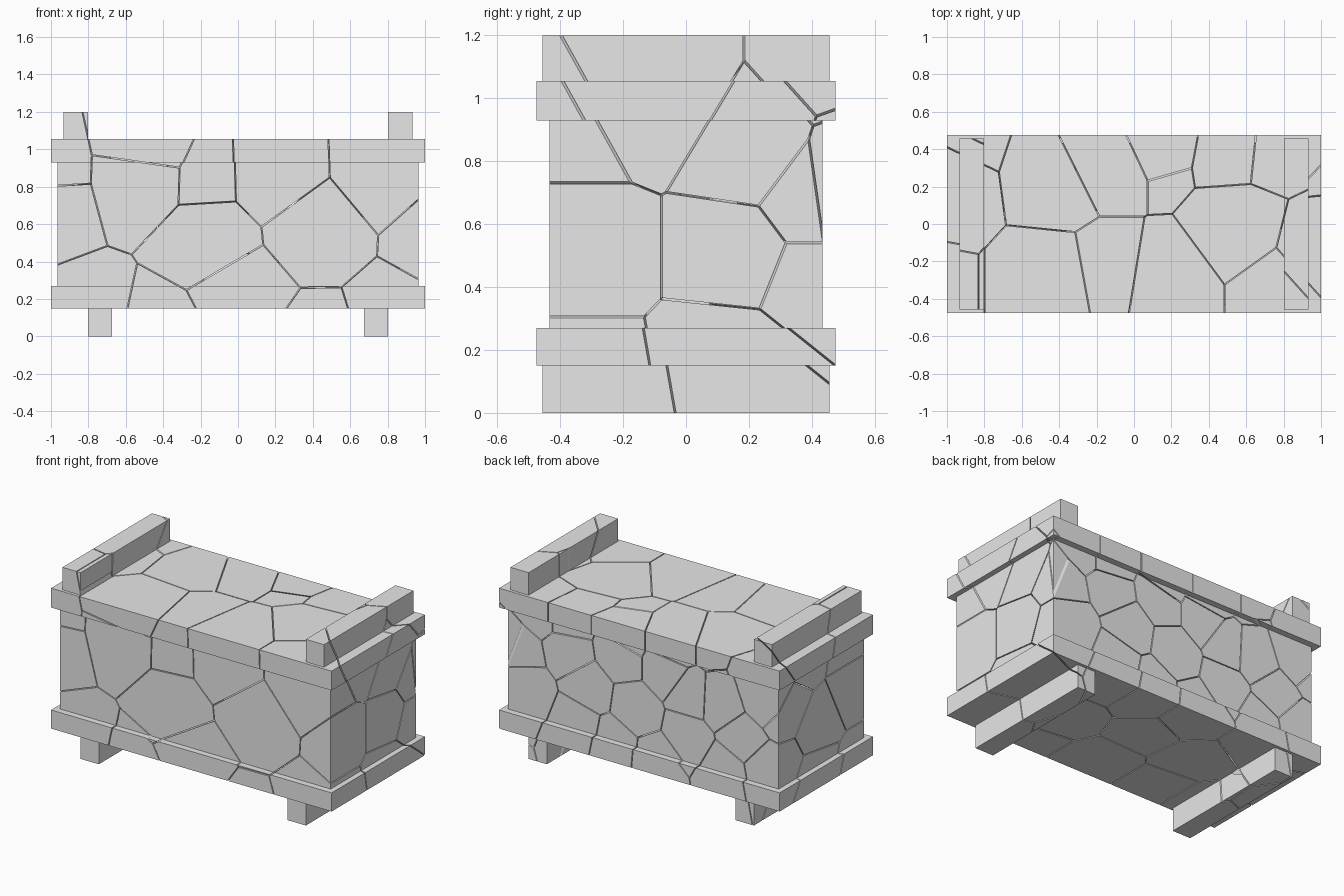
import bpy
import bmesh
from mathutils import Vector

default_cube = bpy.data.objects.get("Cube")
if default_cube:
    bpy.data.objects.remove(default_cube, do_unlink=True)

# Single plain grey material
stone = bpy.data.materials.new("plain grey")
stone.use_nodes = True
GREY = (0.8, 0.8, 0.8, 1)
stone.diffuse_color = GREY
stone.node_tree.nodes["Principled BSDF"].inputs["Base Color"].default_value = GREY

HALF_GAP = 0.003  # half the width of a crack

# Fracture cell centres, grouped by the side of the crate they shape
front = [(-1.05, .88), (-1.04, .72), (-.8, .08), (-.52, .86), (-.5, 1),
         (-.15, .51), (.2, .86), (.015, .23), (.41, .57), (.78, .88),
         (1.09, .53), (.84, .08), (.42, -.05), (-.43, 0)]
back = [(.9, .68), (.84, .45), (.39, .57), (.53, .76), (.17, .82), (.06, .52),
        (.46, .3), (-.15, .82), (-.33, .7), (-.33, .44), (-.54, .69),
        (-.69, .52), (-.58, .3), (-.11, .22), (-.87, .82), (-.87, .36), (.21, .25)]
top = [(-.97, .15), (-.45, .22), (-.17, .36), (.13, .5), (.55, .42),
       (.74, .4), (.58, 0), (.98, -.1)]
left_end = [(.2, .8), (.16, .53), (.12, .15), (.5, .7)]
right_end = [(.3, .75), (.05, .55), (.1, .2)]
bottom = [(-.4, .05), (0, .1), (.45, -.05)]

seeds = [Vector((x, -.28, z)) for x, z in front]
seeds += [Vector((x, .36, z)) for x, z in back]
seeds += [Vector((x, y, .98)) for x, y in top]
seeds += [Vector((.95, y, z)) for y, z in left_end]
seeds += [Vector((-.95, y, z)) for y, z in right_end]
seeds += [Vector((x, y, .1)) for x, y in bottom]
seeds.append(Vector((-.17, -.22, .85)))


def make_box(low, high):
    """Bmesh box between two corners."""
    bm = bmesh.new()
    bmesh.ops.create_cube(bm, size=1)
    for v in bm.verts:
        v.co = Vector([b if c > 0 else a for a, b, c in zip(low, high, v.co)])
    return bm


def trim_to_cell(bm, seed):
    """Cut the box back to the region nearest the seed; False if none is left."""
    others = sorted(seeds, key=lambda s: (s - seed).length)[1:]
    for other in others:
        normal = (other - seed).normalized()
        point = (seed + other) / 2 - normal * HALF_GAP
        sides = [(v.co - point).dot(normal) for v in bm.verts]
        if min(sides) >= -1e-5:
            return False
        if max(sides) <= 1e-5:
            continue
        bmesh.ops.bisect_plane(
            bm, geom=bm.verts[:] + bm.edges[:] + bm.faces[:], dist=1e-6,
            plane_co=point, plane_no=normal, clear_outer=True)
        bmesh.ops.holes_fill(bm, edges=bm.edges[:], sides=0)
    return len(bm.faces) > 3


def cracked_box(name, low, high):
    """Box broken into pieces along the shared fracture cells."""
    whole = bmesh.new()
    mesh = bpy.data.meshes.new(name)
    piece_mesh = bpy.data.meshes.new("piece")
    for seed in seeds:
        piece = make_box(low, high)
        if trim_to_cell(piece, seed):
            bmesh.ops.recalc_face_normals(piece, faces=piece.faces[:])
            piece.to_mesh(piece_mesh)
            whole.from_mesh(piece_mesh)
        piece.free()
    whole.to_mesh(mesh)
    whole.free()
    bpy.data.meshes.remove(piece_mesh)
    mesh.materials.append(stone)
    obj = bpy.data.objects.new(name, mesh)
    bpy.context.collection.objects.link(obj)
    return obj


# Crate body between its two projecting slabs
cracked_box("crate_body", (-.965, -.434, .27), (.965, .434, .93))
cracked_box("base_slab", (-1, -.475, .15), (1, .475, .27))
cracked_box("lid_slab", (-1, -.475, .93), (1, .475, 1.055))

# Cross beams on the lid and feet beams under the base
for side, sign in (("left", 1), ("right", -1)):
    for name, inner, outer, z0, z1 in (("lid_beam", .803, .932, 1.055, 1.2),
                                       ("foot_beam", .673, .803, 0, .15)):
        x0, x1 = sorted((sign * inner, sign * outer))
        cracked_box(side + "_" + name, (x0, -.456, z0), (x1, .456, z1))
